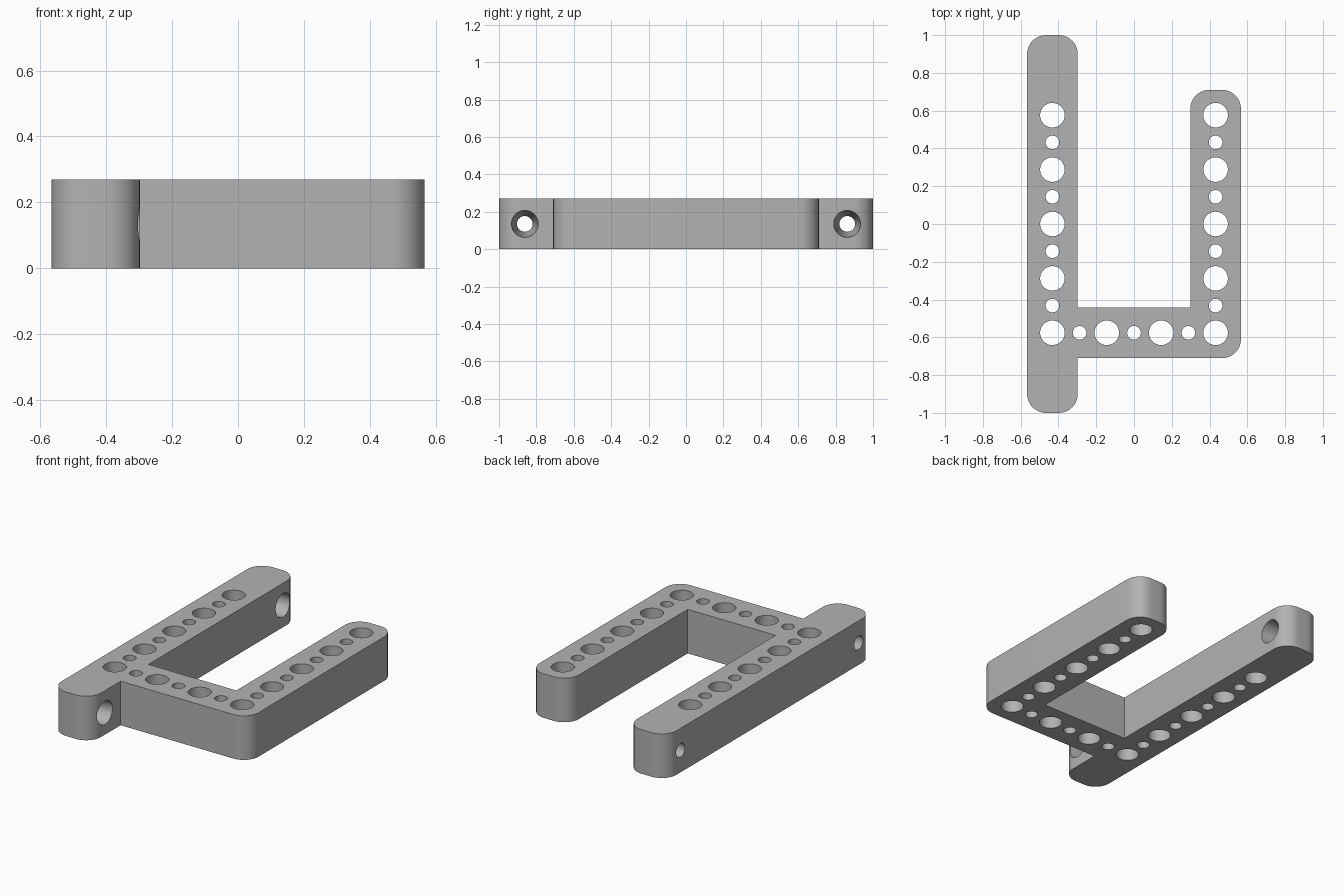
import bpy
import bmesh
from math import pi, radians
from mathutils import Matrix, Vector

cube = bpy.data.objects.get("Cube")
if cube:
    bpy.data.objects.remove(cube)

HEIGHT = 0.27
PITCH = 0.288          # spacing of the large holes
ARM = 1.5 * PITCH      # x of each arm's centre line
HALF = 0.134           # half the width of an arm
ROUND = 0.1            # outer corner radius
BACK = 2 * PITCH + HALF
OUT, INN = ARM + HALF, ARM - HALF
BRIDGE = -2 * PITCH

grey = bpy.data.materials.new("plain grey")
grey.use_nodes = True
colour = (0.45, 0.45, 0.45, 1)
grey.diffuse_color = colour
grey.node_tree.nodes["Principled BSDF"].inputs["Base Color"].default_value = colour


def finish(bm, name):
    bmesh.ops.recalc_face_normals(bm, faces=bm.faces)
    mesh = bpy.data.meshes.new(name)
    bm.to_mesh(mesh)
    bm.free()
    obj = bpy.data.objects.new(name, mesh)
    bpy.context.collection.objects.link(obj)
    mesh.materials.append(grey)
    return obj


def rounded(corners, steps=10):
    """Outline in which the marked corners become quarter circles."""
    points = []
    for i, (x, y, is_round) in enumerate(corners):
        here = Vector((x, y, 0))
        if not is_round:
            points.append(here)
            continue
        before = Vector((*corners[i - 1][:2], 0))
        after = Vector((*corners[(i + 1) % len(corners)][:2], 0))
        a = (before - here).normalized() * ROUND
        b = (after - here).normalized() * ROUND
        for k in range(steps + 1):
            turn = Matrix.Rotation(k / steps * pi / 2, 3, "Z")
            points.append(here + a + b - turn @ b)
    return points


# Bracket body: long arm, bridge and short arm in one outline, anticlockwise
outline = [
    (-OUT, -1, True), (-INN, -1, True), (-INN, BRIDGE - HALF, False),
    (OUT, BRIDGE - HALF, True), (OUT, BACK, True), (INN, BACK, True),
    (INN, BRIDGE + HALF, False), (-INN, BRIDGE + HALF, False),
    (-INN, 1, True), (-OUT, 1, True),
]
bm = bmesh.new()
base = bm.faces.new([bm.verts.new(p) for p in rounded(outline)])
top = bmesh.ops.extrude_face_region(bm, geom=[base], use_keep_orig=True)["geom"]
bmesh.ops.translate(bm, vec=(0, 0, HEIGHT),
                    verts=[v for v in top if isinstance(v, bmesh.types.BMVert)])
bracket = finish(bm, "bracket")

# Cutters: alternating large and small holes along both arms and the bridge
bm = bmesh.new()


def drill(x, y, large):
    r = 0.065 if large else 0.036
    bmesh.ops.create_cone(bm, cap_ends=True, segments=40, radius1=r, radius2=r,
                          depth=1, matrix=Matrix.Translation((x, y, HEIGHT / 2)))


for i in range(9):
    for side in (-1, 1):
        drill(side * ARM, BRIDGE + i * PITCH / 2, i % 2 == 0)
for i in range(1, 6):
    drill(-ARM + i * PITCH / 2, BRIDGE, i % 2 == 0)

# Tapered cross holes through the ends of the long arm, wide on the inner face
spare = 0.02
flare = 0.03 * spare / (2 * HALF)
for y in (-0.862, 0.862):
    place = Matrix.Translation((-ARM, y, HEIGHT / 2)) @ Matrix.Rotation(pi / 2, 4, "Y")
    bmesh.ops.create_cone(bm, cap_ends=True, segments=40, radius1=0.042 - flare,
                          radius2=0.072 + flare, depth=2 * (HALF + spare), matrix=place)
cutter = finish(bm, "hole_cutter")
cutter.hide_render = True

cut = bracket.modifiers.new("holes", "BOOLEAN")
cut.operation = "DIFFERENCE"
cut.solver = "EXACT"
cut.object = cutter

bpy.ops.object.select_all(action="DESELECT")
bracket.select_set(True)
bpy.context.view_layer.objects.active = bracket
bpy.ops.object.modifier_apply(modifier=cut.name)
bpy.data.objects.remove(cutter)
bpy.ops.object.shade_smooth_by_angle(angle=radians(30))
